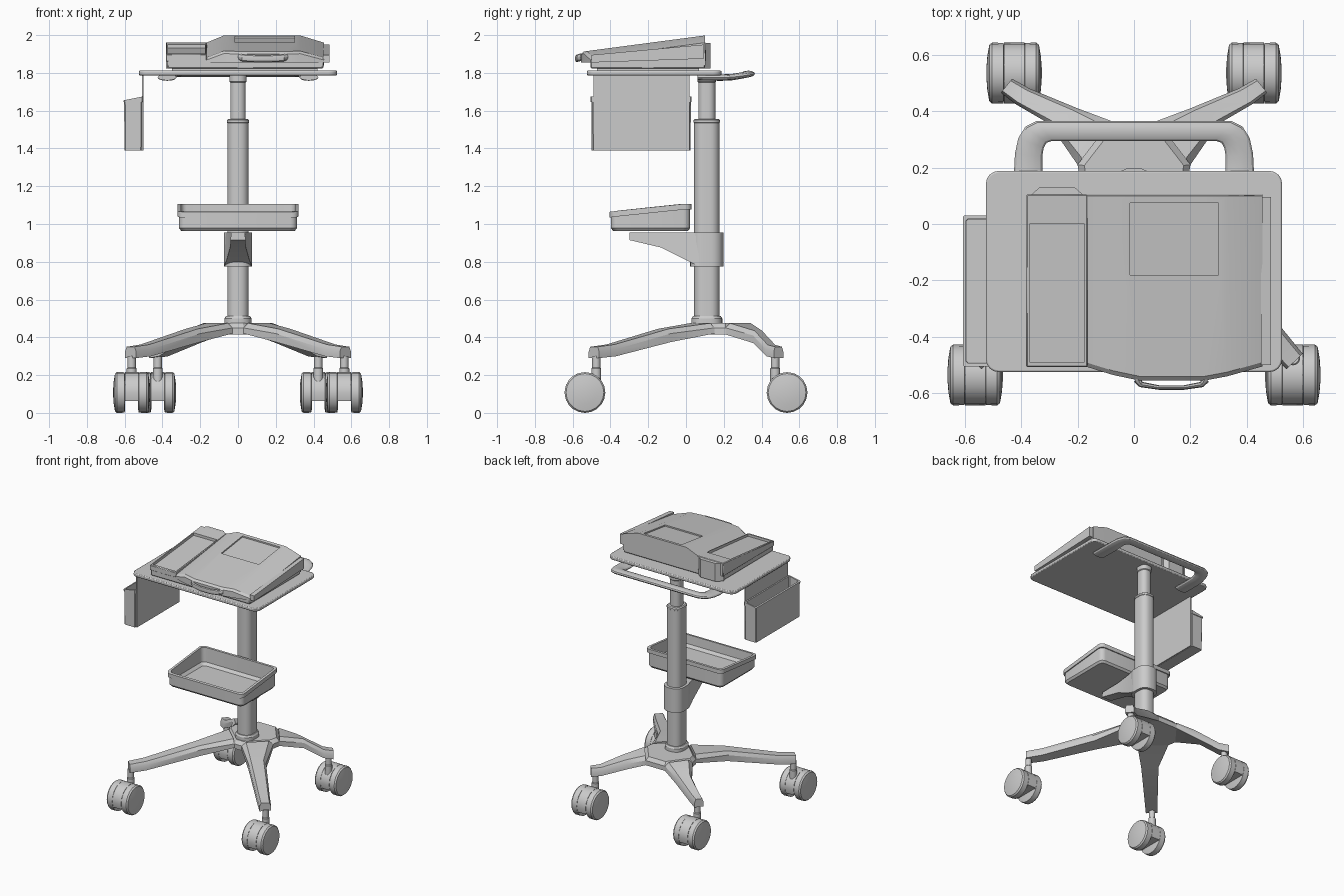
import bpy, bmesh, math
from mathutils import Matrix

if "Cube" in bpy.data.objects:
    bpy.data.objects.remove(bpy.data.objects["Cube"])


def loft(name, rings, caps=True):
    """Skin a list of equal-length point rings."""
    bm = bmesh.new()
    vs = [[bm.verts.new(p) for p in r] for r in rings]
    n = len(rings[0])
    for a, b in zip(vs, vs[1:]):
        for i in range(n):
            j = (i + 1) % n
            bm.faces.new((a[i], a[j], b[j], b[i]))
    if caps:
        bm.faces.new(vs[0])
        bm.faces.new(vs[-1])
    bmesh.ops.recalc_face_normals(bm, faces=bm.faces)
    me = bpy.data.meshes.new(name)
    bm.to_mesh(me)
    bm.free()
    ob = bpy.data.objects.new(name, me)
    bpy.context.collection.objects.link(ob)
    return ob


def rrect(x0, x1, y0, y1, r, n=4):
    """Rounded rectangle outline in plan."""
    pts = []
    for cx, cy, a in ((x1 - r, y1 - r, 0), (x0 + r, y1 - r, 90), (x0 + r, y0 + r, 180), (x1 - r, y0 + r, 270)):
        for k in range(n + 1):
            t = math.radians(a + 90 * k / n)
            pts.append((cx + r * math.cos(t), cy + r * math.sin(t)))
    return pts


def stack(name, *layers):
    """Loft of plan outlines, each with a height or a height function of (x, y)."""
    return loft(name, [[(x, y, z(x, y) if callable(z) else z) for x, y in o] for o, z in layers])


def side_prism(name, yz, x0, x1):
    return loft(name, [[(x, y, z) for y, z in yz] for x in (x0, x1)])


def box(name, x0, x1, y0, y1, z0, z1):
    o = [(x0, y0), (x1, y0), (x1, y1), (x0, y1)]
    return stack(name, (o, z0), (o, z1))


def bevel(ob, w, seg=1):
    m = ob.modifiers.new("bevel", 'BEVEL')
    m.width, m.segments, m.limit_method = w, seg, 'ANGLE'
    return ob


def cut(ob, cutter):
    m = ob.modifiers.new("cut", 'BOOLEAN')
    m.operation, m.object, m.solver = 'DIFFERENCE', cutter, 'EXACT'
    cutter.hide_render = True
    cutter.hide_set(True)


def circle(r, n):
    return [(r * math.cos(2 * math.pi * k / n), r * math.sin(2 * math.pi * k / n)) for k in range(n)]


def tube(name, pairs, h, n=12):
    """Flattened oval bar through (outer, inner, z) stations."""
    rings = []
    for (ax, ay), (bx, by), z in pairs:
        rings.append([((ax + bx) / 2 + c * (ax - bx) / 2, (ay + by) / 2 + c * (ay - by) / 2, z + s * h)
                      for c, s in circle(1, n)])
    return loft(name, rings)


# Star base: hub and four tapering, drooping arms
def arm(name, stations, sx):
    rings = []
    for (lx, ly), (rx, ry), zt, zb in stations:
        mix = lambda t: (sx * (lx + (rx - lx) * t), ly + (ry - ly) * t)
        rings.append([(*mix(t), z) for t, z in ((0, zb), (0, zt - .025), (.14, zt), (.86, zt), (1, zt - .025), (1, zb))])
    return loft(name, rings)


REAR = [((.08, .365), (.2, .21), .475, .415), ((.2, .41), (.3, .355), .435, .37),
        ((.37, .48), (.42, .425), .36, .3), ((.432, .515), (.472, .465), .35, .29)]
FRONT = [((.19, .15), (.03, 0), .475, .42), ((.29, -.08), (.2, -.16), .445, .375),
         ((.525, -.37), (.46, -.43), .362, .3), ((.598, -.46), (.54, -.515), .35, .29)]
half = [(.08, .365), (.2, .21), (.19, .15), (.03, 0)]
hub = half + [(-x, y) for x, y in reversed(half)]
hub_top = [(x * .88, .19 + (y - .19) * .88) for x, y in hub]
stack("base_hub", (hub, .415), (hub, .45), (hub_top, .475))

# Twin-wheel casters
def caster(label, cx, cy, py):
    stack(label + "_stem", *[([(cx + x, py + y) for x, y in circle(r, 16)], z)
                             for r, z in ((.026, .16), (.026, .235), (.022, .24), (.022, .3))])
    fender = [(.108 * math.cos(math.radians(a)), .108 + .108 * math.sin(math.radians(a))) for a in range(-25, 206, 23)]
    side_prism(label + "_fender", [(cy + y, z) for y, z in fender], cx - .036, cx + .036)
    for s in (-1, 1):
        prof = ((.034, .09), (.038, .107), (.078, .108), (.088, .1), (.095, .06), (.098, .02))
        loft(label + "_wheel", [[(cx + s * d, cy + y * r, .108 + z * r) for y, z in circle(1, 20)] for d, r in prof])
    box(label + "_axle", cx - .05, cx + .05, cy - .02, cy + .02, .088, .128)


for s, side in ((-1, "left"), (1, "right")):
    arm("rear_arm_" + side, REAR, s)
    arm("front_arm_" + side, FRONT, s)
    caster("rear_caster_" + side, s * .425, .535, .472)
    caster("front_caster_" + side, s * .563, -.535, -.475)

# Telescopic column
def oval(hx, hy):
    return rrect(-hx, hx, .11 - hy, .11 + hy, min(hx, hy) * .85, 6)


stack("column_collar", (oval(.072, .082), .46), (oval(.072, .082), .5), (oval(.064, .074), .512))
stack("lower_column", (oval(.056, .067), .5), (oval(.056, .067), 1.535),
      (oval(.059, .07), 1.537), (oval(.059, .07), 1.55), (oval(.052, .062), 1.556))
stack("upper_column", (oval(.041, .045), 1.5), (oval(.041, .045), 1.75), (oval(.046, .05), 1.755), (oval(.046, .05), 1.79))

# Basket bracket: clamp round the column and tapering arm
stack("bracket_clamp", (oval(.075, .088), .775), (oval(.075, .088), .955))
br = [(.04, -.3, .915, .955), (.042, -.13, .875, .955), (.06, .0, .81, .955), (.075, .07, .775, .955)]
loft("bracket_arm", [[(-w, y, a), (w, y, a), (w * .9, y, b), (-w * .9, y, b)] for w, y, a, b in br])

# Open basket with sloping rim
rim = lambda x, y: min(1.107, 1.065 + (y + .4) * .14)
low = lambda x, y: rim(x, y) - .03
stack("basket",
      (rrect(-.3, .3, -.385, .01, .03), .963), (rrect(-.312, .312, -.398, .022, .035), .978),
      (rrect(-.312, .312, -.398, .022, .035), low), (rrect(-.32, .32, -.405, .03, .035), low),
      (rrect(-.32, .32, -.405, .03, .035), rim), (rrect(-.302, .302, -.386, .012, .03), rim),
      (rrect(-.298, .298, -.382, .008, .03), 1.0), (rrect(-.28, .28, -.365, -.01, .025), .98))

# Top shelf and push handle
bevel(stack("top_shelf", (rrect(-.525, .525, -.525, .188, .045), 1.787),
            (rrect(-.525, .525, -.525, .188, .045), 1.812)), .006, 2)
hs = [((.425, .06), (.325, .06), 1.777), ((.425, .19), (.325, .19), 1.775), ((.422, .25), (.325, .24), 1.778),
      ((.41, .305), (.32, .27), 1.785), ((.385, .345), (.31, .288), 1.791), ((.345, .365), (.29, .295), 1.795)]
tube("push_handle", hs + [((-a[0], a[1]), (-b[0], b[1]), z) for a, b, z in reversed(hs)], .017)

# Hanging side bin
box("bin_hanger", -.507, -.499, -.49, .018, 1.39, 1.79)
lip = lambda x, y: 1.675 + (x + .505) * .2
R = lambda i: rrect(-.607 + i, -.503 - i, -.505 + i, .03 - i, .006, 1)
stack("side_bin", (R(.006), 1.39), (R(.004), 1.645), (R(0), 1.647), (R(0), lip), (R(.012), lip), (R(.014), 1.4))

# Device body
box("device_feet", -.35, .42, -.47, .07, 1.805, 1.825)
bevel(side_prism("device_base", [(-.505, 1.822), (.1, 1.822), (.1, 1.93), (-.505, 1.875)], -.375, .452), .006)

# Lower left wing with recessed panel and rear bulge
wing = bevel(side_prism("device_wing", [(-.507, 1.86), (.105, 1.86), (.105, 1.962), (-.507, 1.9)], -.382, -.165), .004)
cut(wing, side_prism("wing_cutter", [(-.49, 1.884), (0, 1.932), (0, 2.1), (-.49, 2.1)], -.37, -.175))
stack("rear_bulge", *[([(-.38, .09), (-.335, .13), (-.21, .13), (-.165, .09)], z) for z in (1.822, 1.958)])

# Crowned, tilted lid with a recess
st = [(-.172, -.505, .04), (-.075, -.535, 0), (.02, -.555, 0), (.25, -.555, 0), (.33, -.54, 0), (.455, -.505, .038)]
top = lambda y, d: 1.998 - d + (y - .1) * .132
lid = loft("device_lid", [[(x, y, 1.855), (x, y, top(y, d) - .012), (x, y + .015, top(y + .015, d)),
                           (x, .1, top(.1, d)), (x, .104, 1.84)] for x, y, d in st])
cut(lid, side_prism("lid_cutter", [(-.18, top(-.18, .01)), (.075, top(.075, .01)), (.075, 2.1), (-.18, 2.1)], -.015, .3))

# Right edge strip and front grip
side_prism("device_edge_strip", [(-.5, 1.855), (.095, 1.875), (.095, 1.95), (-.5, 1.895)], .45, .485)
gp = [((-.0, -.56), (.02, -.53), 1.885), ((.02, -.578), (.03, -.56), 1.88), ((.09, -.588), (.09, -.572), 1.876)]
tube("front_grip", gp + [((.265 - a[0], a[1]), (.265 - b[0], b[1]), z) for a, b, z in reversed(gp)], .02, 8)

# Smooth rounded surfaces, keep hard edges
bpy.ops.object.select_all(action='DESELECT')
for ob in bpy.context.scene.objects:
    if not ob.hide_render:
        ob.select_set(True)
        bpy.context.view_layer.objects.active = ob
bpy.ops.object.shade_smooth_by_angle(angle=math.radians(30))
